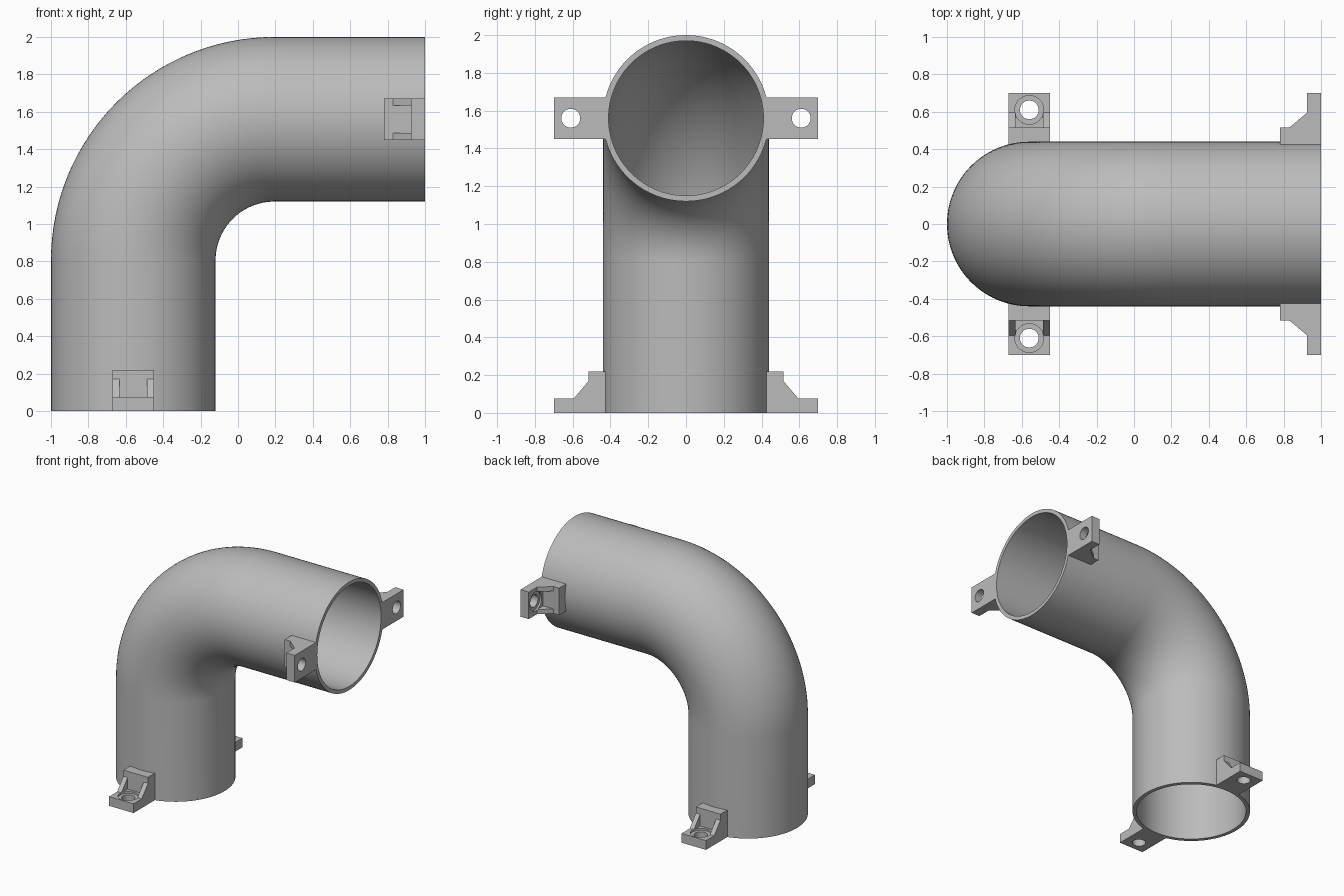
import bpy, bmesh
from math import pi, sin, cos, radians
from mathutils import Matrix, Vector

cube = bpy.data.objects.get("Cube")
if cube:
    bpy.data.objects.remove(cube, do_unlink=True)

OUTER, INNER, BEND = 0.44, 0.41, 0.755
AXIS_X, BEND_Z, END_X = -0.56, 0.805, 1.0
SIDES, STEPS = 96, 32

grey = bpy.data.materials.new("light_grey")
grey.use_nodes = True
colour = (0.5, 0.5, 0.5, 1)
grey.diffuse_color = colour
grey.node_tree.nodes["Principled BSDF"].inputs["Base Color"].default_value = colour


def make_object(name, bm):
    bmesh.ops.recalc_face_normals(bm, faces=bm.faces)
    mesh = bpy.data.meshes.new(name)
    bm.to_mesh(mesh)
    bm.free()
    mesh.materials.append(grey)
    obj = bpy.data.objects.new(name, mesh)
    bpy.context.collection.objects.link(obj)
    return obj


def smooth(obj):
    bpy.ops.object.select_all(action='DESELECT')
    obj.select_set(True)
    bpy.context.view_layer.objects.active = obj
    bpy.ops.object.shade_smooth_by_angle(angle=radians(30))


# Elbow pipe: centre line with a radial direction at each station
stations = [(Vector((AXIS_X, 0, 0)), Vector((-1, 0, 0)))]
for i in range(STEPS + 1):
    a = pi / 2 * i / STEPS
    out = Vector((-cos(a), 0, sin(a)))
    stations.append((Vector((AXIS_X + BEND, 0, BEND_Z)) + out * BEND, out))
stations.append((Vector((END_X, 0, BEND_Z + BEND)), Vector((0, 0, 1))))

bm = bmesh.new()


def ring(centre, out, radius):
    angles = [2 * pi * k / SIDES for k in range(SIDES)]
    return [bm.verts.new(centre + radius * (out * cos(t) + Vector((0, sin(t), 0))))
            for t in angles]


# Outer wall forward, inner wall back, closed by flat rims
rings = [ring(c, o, OUTER) for c, o in stations]
rings += [ring(c, o, INNER) for c, o in reversed(stations)]
for r, lower in enumerate(rings):
    upper = rings[(r + 1) % len(rings)]
    for k in range(SIDES):
        n = (k + 1) % SIDES
        bm.faces.new((lower[k], lower[n], upper[n], upper[k]))
smooth(make_object("elbow_pipe", bm))

# Mounting bracket: y points outward, z runs along the pipe from its end
WIDTH, HOLE_Y, WALL_Y, PLATE = 0.22, 0.61, 0.515, 0.075
profile = [(0.42, 0), (0.70, 0), (0.70, PLATE), (0.595, PLATE),
           (WALL_Y, 0.17), (WALL_Y, 0.22), (0.42, 0.22)]
bm = bmesh.new()
side = bm.faces.new([bm.verts.new((-WIDTH / 2, y, z)) for y, z in profile])
grown = bmesh.ops.extrude_face_region(bm, geom=[side])["geom"]
bmesh.ops.translate(bm, vec=(WIDTH, 0, 0),
                    verts=[v for v in grown if isinstance(v, bmesh.types.BMVert)])
bracket = make_object("bracket_lower_back", bm)


def cut(obj, bm):
    cutter = make_object("cutter", bm)
    cutter.hide_render = True
    mod = obj.modifiers.new("cut", 'BOOLEAN')
    mod.operation, mod.solver, mod.object = 'DIFFERENCE', 'EXACT', cutter
    bpy.context.view_layer.objects.active = obj
    bpy.ops.object.modifier_apply(modifier=mod.name)
    bpy.data.objects.remove(cutter, do_unlink=True)


def cylinder(radius, z0, z1):
    tool = bmesh.new()
    place = Matrix.Translation((0, HOLE_Y, (z0 + z1) / 2))
    bmesh.ops.create_cone(tool, cap_ends=True, segments=48, radius1=radius,
                          radius2=radius, depth=z1 - z0, matrix=place)
    return tool


# Pocket between the ribs, screw seat and screw hole
pocket = bmesh.new()
bmesh.ops.create_cube(pocket, size=1, matrix=Matrix.Translation(
    (0, WALL_Y + 0.2, PLATE + 0.2)) @ Matrix.Diagonal((0.145, 0.4, 0.4, 1)))
cut(bracket, pocket)
cut(bracket, cylinder(0.077, 0.06, 0.4))
cut(bracket, cylinder(0.05, -0.1, 0.4))
smooth(bracket)

# One bracket on each side of both pipe ends
half_turn = Matrix.Rotation(pi, 4, 'Z')
lower = Matrix.Translation((AXIS_X, 0, 0))
upper = Matrix.Translation((END_X, 0, BEND_Z + BEND)) @ Matrix.Rotation(-pi / 2, 4, 'Y')
bracket.matrix_world = lower
for name, matrix in (("bracket_lower_front", lower @ half_turn),
                     ("bracket_upper_back", upper),
                     ("bracket_upper_front", upper @ half_turn)):
    copy = bracket.copy()
    copy.name = name
    bpy.context.collection.objects.link(copy)
    copy.matrix_world = matrix
